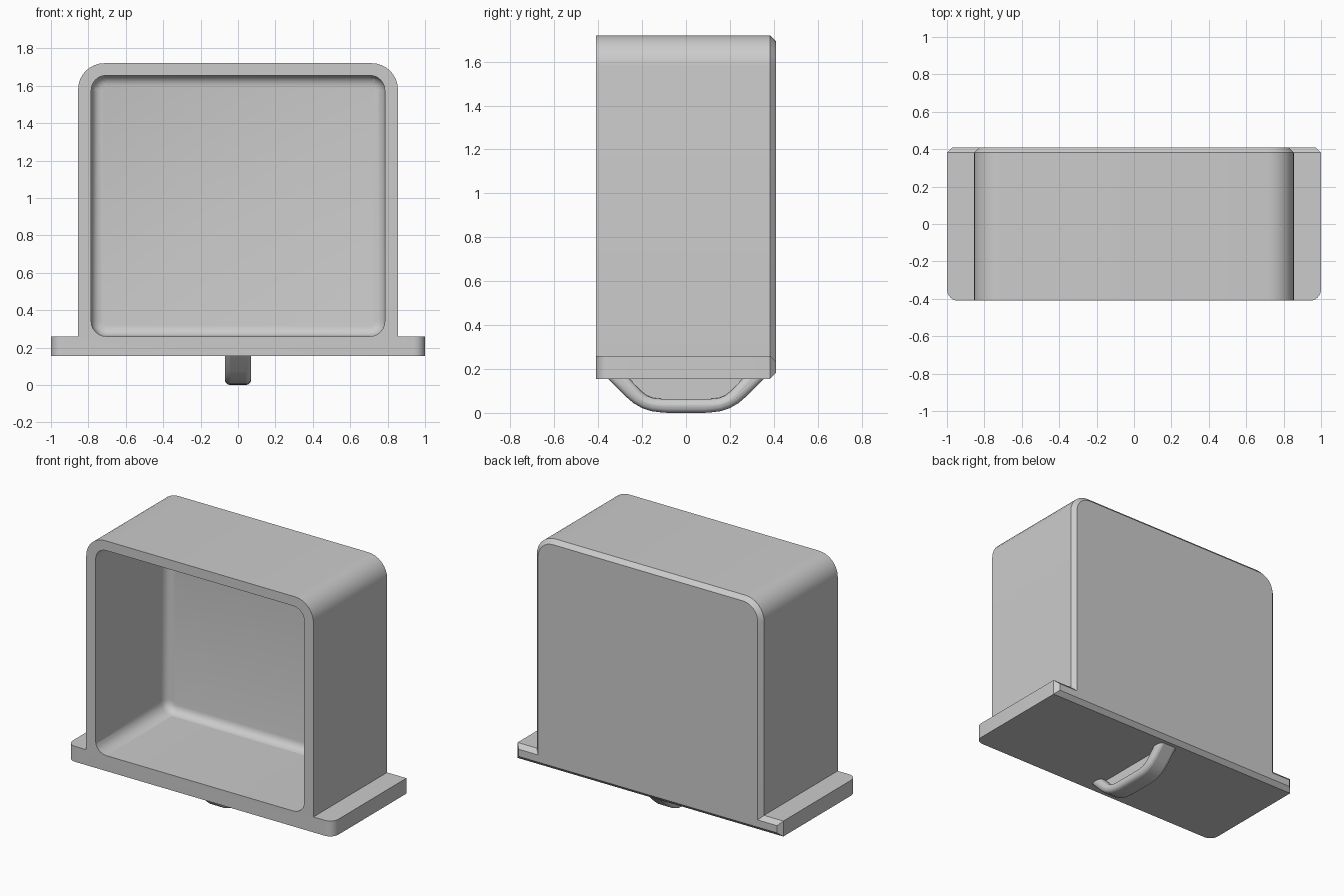
import bpy, bmesh
from math import sin, cos, radians
from mathutils import Vector

if "Cube" in bpy.data.objects:
    bpy.data.objects.remove(bpy.data.objects["Cube"])


def arc(cx, cz, r, a0, a1, n=8):
    return [(cx + r * cos(radians(a0 + (a1 - a0) * i / n)),
             cz + r * sin(radians(a0 + (a1 - a0) * i / n))) for i in range(n + 1)]


def prism(pts, place, lo, hi):
    """Extrude a 2D outline between lo and hi along the axis chosen by place."""
    bm = bmesh.new()
    base = bm.faces.new([bm.verts.new(place(a, b, lo)) for a, b in pts])
    ext = bmesh.ops.extrude_face_region(bm, geom=[base])
    shift = Vector(place(0, 0, hi)) - Vector(place(0, 0, lo))
    for v in ext["geom"]:
        if isinstance(v, bmesh.types.BMVert):
            v.co += shift
    bmesh.ops.recalc_face_normals(bm, faces=bm.faces)
    return bm


def bevel(bm, test, width, segments):
    edges = [e for e in bm.edges if test(e.verts[0].co, e.verts[1].co)]
    bmesh.ops.bevel(bm, geom=edges, offset=width, segments=segments,
                    profile=0.5, affect='EDGES', clamp_overlap=True)


def finish(bm, name):
    bmesh.ops.recalc_face_normals(bm, faces=bm.faces)
    mesh = bpy.data.meshes.new(name)
    bm.to_mesh(mesh)
    bm.free()
    ob = bpy.data.objects.new(name, mesh)
    bpy.context.collection.objects.link(ob)
    return ob


def activate(ob):
    bpy.ops.object.select_all(action='DESELECT')
    ob.select_set(True)
    bpy.context.view_layer.objects.active = ob


def smooth(ob):
    activate(ob)
    bpy.ops.object.shade_smooth_by_angle(angle=radians(35))


def along_y(a, b, t):
    return (a, t, b)


def along_x(a, b, t):
    return (t, a, b)


# housing with wide foot plate: one outline, chamfered round the back
Z0, ZF, ZT, W, R = 0.155, 0.26, 1.72, 0.855, 0.14
outline = ([(-1, Z0), (1, Z0), (1, ZF), (W, ZF)]
           + arc(W - R, ZT - R, R, 0, 90) + arc(-W + R, ZT - R, R, 90, 180)
           + [(-W, ZF), (-1, ZF)])
bm = prism(outline, along_y, -0.41, 0.41)
bevel(bm, lambda p, q: p.y > 0.4 and q.y > 0.4, 0.028, 1)
bevel(bm, lambda p, q: all(abs(v.x) > 0.99 and v.y < -0.4 for v in (p, q))
      and abs(p.x - q.x) < 0.01, 0.06, 6)
housing = finish(bm, "housing")

# open front cavity with rounded inner back edge
cx, lo, hi, r = 0.785, 0.26, 1.655, 0.08
rounded = (arc(cx - r, lo + r, r, -90, 0, 6) + arc(cx - r, hi - r, r, 0, 90, 6)
           + arc(-cx + r, hi - r, r, 90, 180, 6) + arc(-cx + r, lo + r, r, 180, 270, 6))
bm = prism(rounded, along_y, -0.6, 0.35)
bevel(bm, lambda p, q: p.y > 0.34 and q.y > 0.34, 0.055, 4)
cutter = finish(bm, "cavity_cutter")
cutter.hide_render = True
smooth(housing)
mod = housing.modifiers.new("cavity", 'BOOLEAN')
mod.operation, mod.solver, mod.object = 'DIFFERENCE', 'EXACT', cutter
activate(housing)
bpy.ops.object.modifier_apply(modifier=mod.name)
bpy.data.objects.remove(cutter)
smooth(housing)

# handle bar under the foot plate: half outlines mirrored in y
outer_half = [(0.40, 0.20), (0.275, 0.075), (0.24, 0.045), (0.20, 0.022),
              (0.16, 0.008), (0.12, 0.003), (0.08, 0.0)]
inner_half = [(0.30, 0.20), (0.205, 0.1), (0.18, 0.08), (0.15, 0.068), (0.11, 0.064)]


def mirrored(half):
    return half + [(-y, z) for y, z in reversed(half)]


bm = prism(mirrored(outer_half) + mirrored(inner_half)[::-1], along_x, -0.07, 0.07)
handle = finish(bm, "handle")
mod = handle.modifiers.new("round_edges", 'BEVEL')
mod.width, mod.segments = 0.028, 4
mod.limit_method, mod.angle_limit = 'ANGLE', radians(50)
smooth(handle)

# web filling the handle opening, overlapping into the bar
web = [(0.30, 0.17), (0.21, 0.08), (0.12, 0.045)]
finish(prism(mirrored(web), along_x, -0.02, 0.02), "handle_web")
